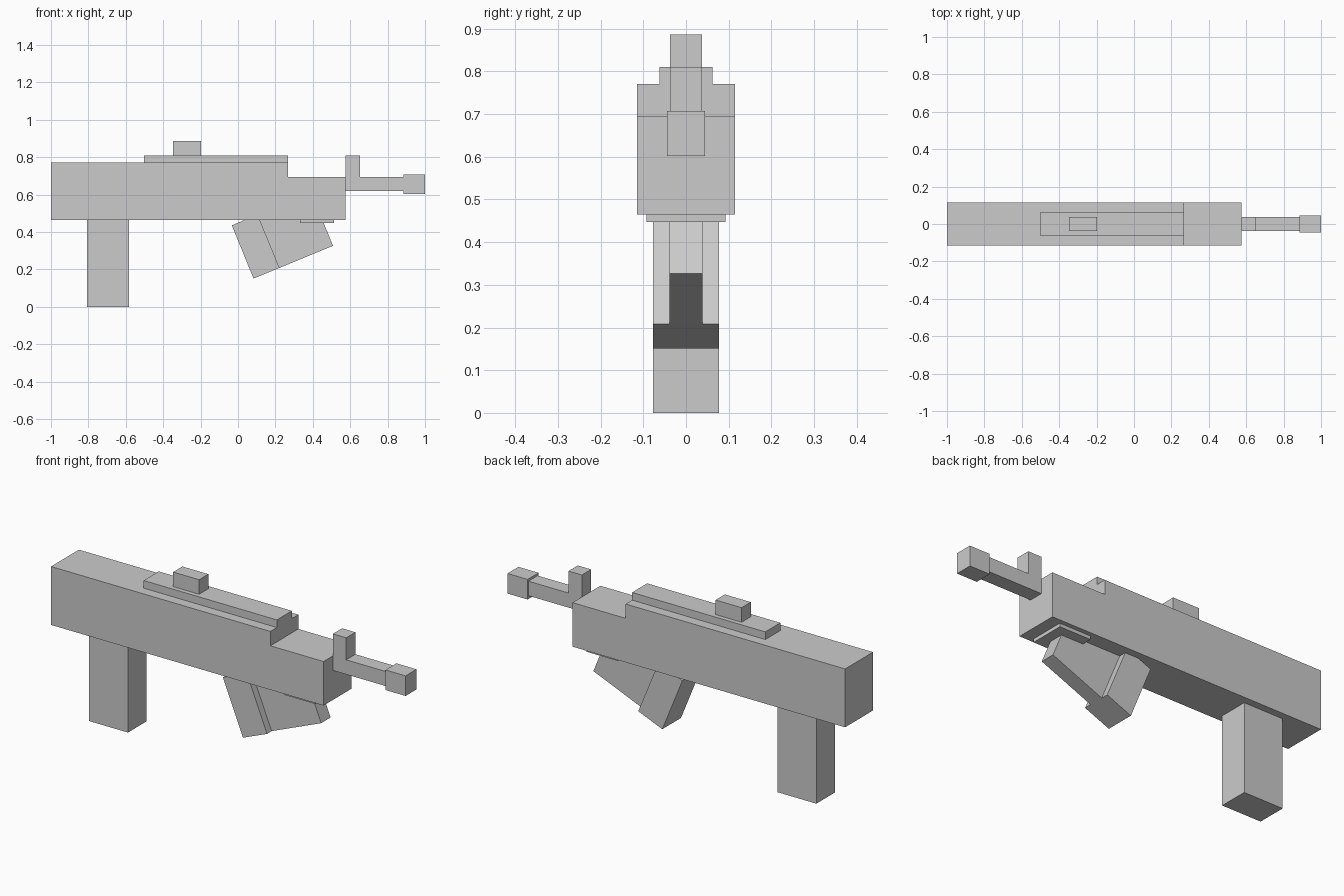
import bpy
import bmesh

if "Cube" in bpy.data.objects:
    bpy.data.objects.remove(bpy.data.objects["Cube"])


def extrude_profile(name, points, half_width):
    """Extrude an (x, z) outline symmetrically along y."""
    bm = bmesh.new()
    face = bm.faces.new([bm.verts.new((x, -half_width, z)) for x, z in points])
    result = bmesh.ops.extrude_face_region(bm, geom=[face])
    moved = [g for g in result["geom"] if isinstance(g, bmesh.types.BMVert)]
    bmesh.ops.translate(bm, verts=moved, vec=(0, 2 * half_width, 0))
    bmesh.ops.recalc_face_normals(bm, faces=bm.faces)
    mesh = bpy.data.meshes.new(name)
    bm.to_mesh(mesh)
    bm.free()
    obj = bpy.data.objects.new(name, mesh)
    bpy.context.collection.objects.link(obj)
    return obj


def block(name, x0, x1, z0, z1, half_width):
    return extrude_profile(name, [(x0, z0), (x1, z0), (x1, z1), (x0, z1)], half_width)


# Stepped main body
extrude_profile("body", [(-1, 0.465), (0.575, 0.465), (0.575, 0.695),
                         (0.268, 0.695), (0.268, 0.77), (-1, 0.77)], 0.115)

# Top rail and rear sight
block("top_rail", -0.502, 0.268, 0.77, 0.81, 0.062)
block("rear_sight", -0.348, -0.198, 0.81, 0.886, 0.038)

# Barrel with upright front sight, and muzzle
extrude_profile("barrel", [(0.575, 0.619), (0.884, 0.619), (0.884, 0.695),
                           (0.652, 0.695), (0.652, 0.81), (0.575, 0.81)], 0.038)
block("muzzle", 0.884, 1.0, 0.602, 0.707, 0.045)

# Rear magazine
block("magazine", -0.807, -0.582, 0, 0.465, 0.077)

# Tilted grip and the narrower guard ahead of it, both trimmed at the body
extrude_profile("grip", [(0.083, 0.151), (0.222, 0.208), (0.116, 0.465),
                         (0.037, 0.465), (-0.033, 0.435)], 0.077)
extrude_profile("grip_guard", [(0.222, 0.208), (0.508, 0.326), (0.451, 0.465),
                               (0.116, 0.465)], 0.039)

# Thin plate under the body
block("under_plate", 0.332, 0.512, 0.447, 0.465, 0.092)
